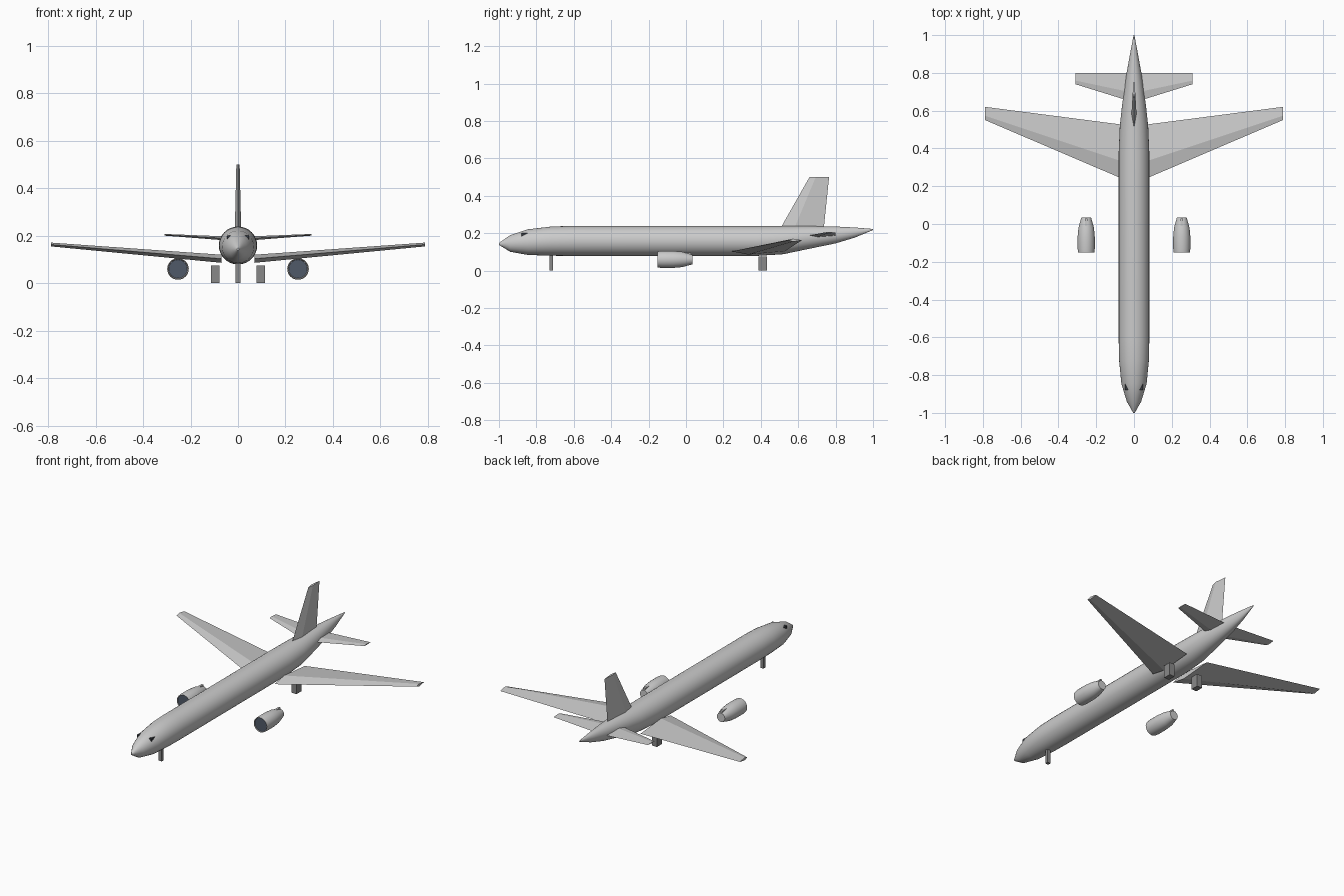
import bpy, bmesh, math
from mathutils import Vector

if "Cube" in bpy.data.objects:
    bpy.data.objects.remove(bpy.data.objects["Cube"])


def material(name, rgb):
    m = bpy.data.materials.new(name)
    m.diffuse_color = (*rgb, 1)
    m.use_nodes = True
    m.node_tree.nodes["Principled BSDF"].inputs["Base Color"].default_value = m.diffuse_color
    return m


SKIN = material("light_grey_skin", (0.6, 0.6, 0.6))
GEAR = material("dark_grey_gear", (0.25, 0.25, 0.25))
FAN = material("blue_grey_fan", (0.08, 0.10, 0.14))
GLASS = material("dark_glass", (0.04, 0.045, 0.055))


def loft(name, rings, mat, mirror=False, smooth=None):
    """Skin a row of equal-length closed rings and cap both ends."""
    bm = bmesh.new()
    rows = [[bm.verts.new(p) for p in ring] for ring in rings]
    n = len(rows[0])
    for a, b in zip(rows, rows[1:]):
        for i in range(n):
            j = (i + 1) % n
            bm.faces.new((a[i], a[j], b[j], b[i]))
    bm.faces.new(rows[0])
    bm.faces.new(rows[-1])
    bmesh.ops.recalc_face_normals(bm, faces=bm.faces[:])
    mesh = bpy.data.meshes.new(name)
    bm.to_mesh(mesh)
    bm.free()
    mesh.materials.append(mat)
    ob = bpy.data.objects.new(name, mesh)
    bpy.context.collection.objects.link(ob)
    if mirror:
        ob.modifiers.new("mirror", 'MIRROR').use_mirror_merge = False
    if smooth:
        bpy.ops.object.select_all(action='DESELECT')
        ob.select_set(True)
        bpy.context.view_layer.objects.active = ob
        bpy.ops.object.shade_smooth_by_angle(angle=math.radians(smooth))
    return ob


def ellipse(x, y, z, rx, rz, n=32):
    return [(x + rx * math.cos(t), y, z + rz * math.sin(t))
            for t in (2 * math.pi * i / n for i in range(n))]


def box(name, lo, hi, mat, mirror=False):
    rings = [[(lo[0], y, lo[2]), (hi[0], y, lo[2]), (hi[0], y, hi[2]), (lo[0], y, hi[2])]
             for y in (lo[1], hi[1])]
    return loft(name, rings, mat, mirror)


def foil(lead, trail, thick, across):
    """Diamond section with its ridge at a third of the chord."""
    a, b = Vector(lead), Vector(trail)
    ridge, off = a.lerp(b, 0.32), Vector(across) * thick / 2
    return [a, ridge + off, b, ridge - off]


# fuselage: y, bottom z, top z, half width
body = [(-1.0, .138, .148, .004), (-.94, .101, .190, .038), (-.845, .084, .221, .067),
        (-.72, .080, .236, .079), (-.62, .079, .239, .081), (.38, .079, .239, .081),
        (.52, .088, .239, .075), (.63, .111, .239, .063), (.80, .146, .236, .039),
        (.90, .176, .231, .021), (1.0, .217, .223, .002)]
loft("fuselage", [ellipse(0, y, (b + t) / 2, w, (t - b) / 2) for y, b, t, w in body],
     SKIN, smooth=35)

# cockpit windows: corners just breaking the nose surface
box("cockpit_window", (.028, -.88, .17), (.047, -.84, .201), GLASS, True)

# wings, tailplane and fin
Z, X = (0, 0, 1), (1, 0, 0)
loft("wing", [foil((.07, .243, .103), (.07, .527, .103), .034, Z),
              foil((.788, .55, .163), (.788, .62, .163), .016, Z)], SKIN, True)
loft("tailplane", [foil((.02, .65, .187), (.02, .80, .187), .018, Z),
                   foil((.31, .74, .204), (.31, .80, .204), .007, Z)], SKIN, True)
loft("fin", [foil((0, .49, .20), (0, .734, .20), .028, X),
             foil((0, .66, .50), (0, .765, .50), .014, X)], SKIN)

# engines: y, radius, starting inside the intake lip
EX, EZ = .253, .06
pod = [(-.142, .039), (-.150, .040), (-.152, .043), (-.13, .0455), (-.07, .0455),
       (-.02, .041), (.034, .026)]
loft("engine", [ellipse(EX, y, EZ, r, r, 24) for y, r in pod], SKIN, True, 40)
loft("engine_fan", [ellipse(EX, y, EZ, .039, .039, 24) for y in (-.147, -.141)], FAN, True)
box("engine_pylon", (EX - .006, -.06, EZ), (EX + .006, .028, .098), SKIN, True)

# landing gear
box("main_gear", (.079, .388, 0), (.113, .434, .075), GEAR, True)
box("nose_gear", (-.01, -.731, 0), (.01, -.712, .085), GEAR)
